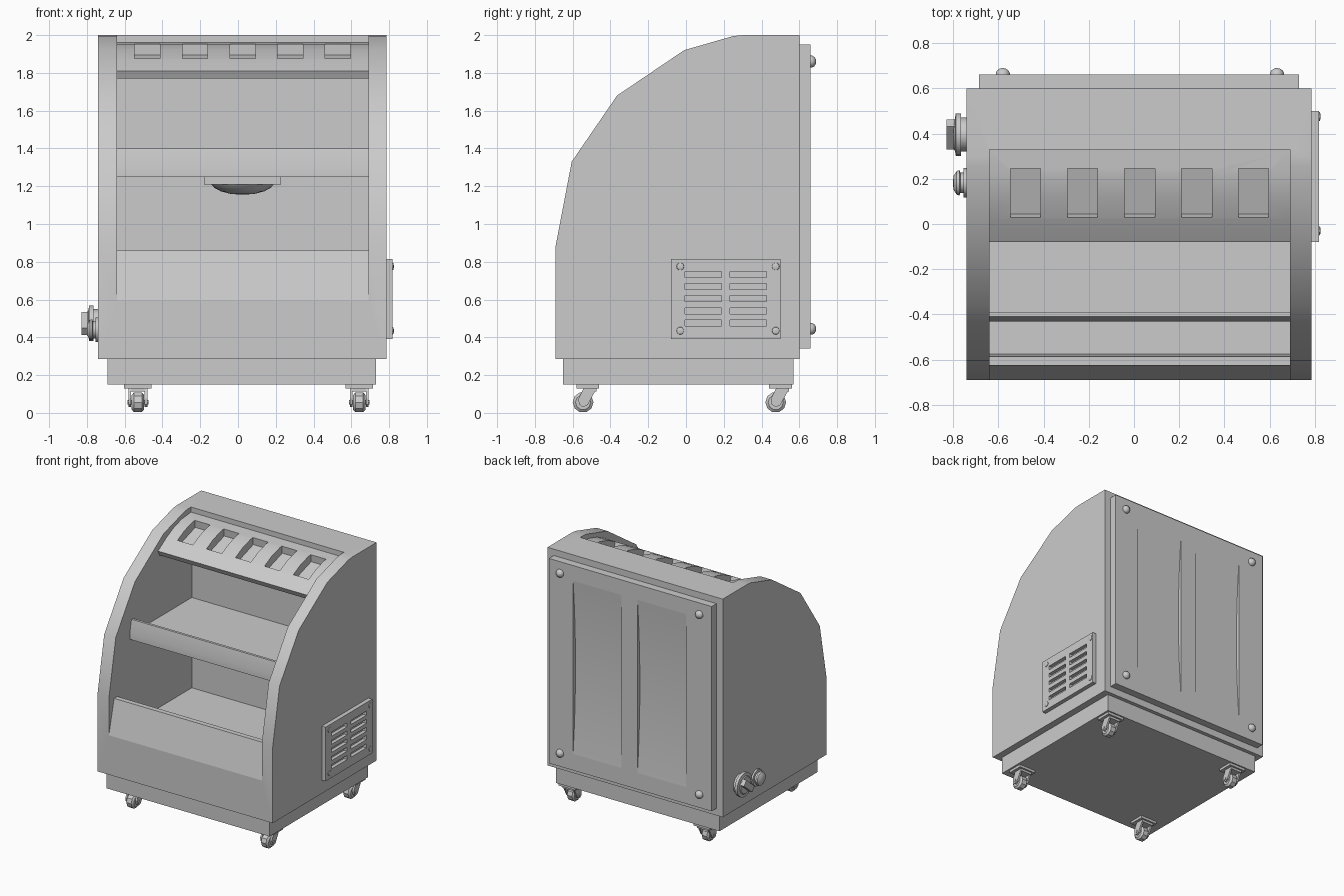
import bpy, bmesh, math
from mathutils import Vector, Matrix

if "Cube" in bpy.data.objects:
    bpy.data.objects.remove(bpy.data.objects["Cube"])


def finish(bm, name, smooth=True):
    bmesh.ops.recalc_face_normals(bm, faces=bm.faces)
    me = bpy.data.meshes.new(name)
    bm.to_mesh(me)
    bm.free()
    ob = bpy.data.objects.new(name, me)
    bpy.context.collection.objects.link(ob)
    if smooth:
        shade(ob)
    return ob


def activate(ob):
    bpy.ops.object.select_all(action='DESELECT')
    ob.select_set(True)
    bpy.context.view_layer.objects.active = ob


def shade(ob):
    activate(ob)
    bpy.ops.object.shade_smooth_by_angle(angle=math.radians(32))


def add_prism(bm, prof, x0, x1):
    """Extrude a (y, z) profile along x."""
    a = [bm.verts.new((x0, y, z)) for y, z in prof]
    b = [bm.verts.new((x1, y, z)) for y, z in prof]
    n = len(prof)
    bm.faces.new(a)
    bm.faces.new(b[::-1])
    for i in range(n):
        bm.faces.new((a[i], b[i], b[(i + 1) % n], a[(i + 1) % n]))


def prism(name, prof, *spans):
    bm = bmesh.new()
    for x0, x1 in spans:
        add_prism(bm, prof, x0, x1)
    return finish(bm, name)


def rect(y0, y1, z0, z1):
    return [(y0, z0), (y1, z0), (y1, z1), (y0, z1)]


def box(name, x0, x1, y0, y1, z0, z1):
    return prism(name, rect(y0, y1, z0, z1), (x0, x1))


def lathe(name, prof, loc, axis, segs=16):
    """Spin (radius, height) points about an axis starting at loc."""
    bm = bmesh.new()
    rings = [[bm.verts.new((r * math.cos(2 * math.pi * i / segs),
                            r * math.sin(2 * math.pi * i / segs), h))
              for i in range(segs)] for r, h in prof]
    bm.faces.new(rings[0])
    bm.faces.new(rings[-1])
    for p, q in zip(rings, rings[1:]):
        for i in range(segs):
            j = (i + 1) % segs
            bm.faces.new((p[i], p[j], q[j], q[i]))
    rot = Vector(axis).to_track_quat('Z', 'Y').to_matrix().to_4x4()
    bm.transform(Matrix.Translation(loc) @ rot)
    return finish(bm, name)


def cut(ob, cutter):
    m = ob.modifiers.new("cut", 'BOOLEAN')
    m.operation, m.solver, m.object = 'DIFFERENCE', 'EXACT', cutter
    activate(ob)
    bpy.ops.object.modifier_apply(modifier=m.name)
    bpy.data.objects.remove(cutter)


# Cabinet with curved front, hollowed by one stepped cavity profile
body = prism("cabinet_body", [
    (-.69, .285), (-.69, .885), (-.605, 1.33), (-.365, 1.68), (-.01, 1.92),
    (.25, 1.995), (.30, 2.0), (.60, 2.0), (.60, .285)], (-.74, .785))
cut(body, prism("cavity_cutter", [
    (-.8, .595), (-.69, .595), (-.625, .86), (-.585, .86), (-.575, .575),
    (.34, .575), (.34, 1.25), (-.43, 1.25), (-.43, 1.30), (-.41, 1.40),
    (-.39, 1.40), (-.39, 1.285), (.34, 1.285), (.34, 1.77), (-.06, 1.77),
    (-.08, 1.81), (.02, 1.873), (.12, 1.922), (.22, 1.95), (.33, 1.96),
    (.33, 2.1), (-.8, 2.1)], (-.64, .69)))

# Five tray recesses in the top panel
cut(body, prism("tray_cutter",
                [(.045, 1.83), (.25, 1.895), (.242, 1.99), (.0, 1.965)],
                *[(c - .067, c + .067) for c in (-.48, -.228, .025, .277, .528)]))
shade(body)

# Plinth
box("plinth", -.69, .73, -.65, .57, .15, .285)

# Back panel with two shallow bowed channels
back = box("back_panel", -.685, .73, .59, .66, .34, 1.95)
arc = [(.66 - .03 * (1 - (k / 8) ** 2), 1.15 + .68 * k / 8) for k in range(-8, 9)]
cut(back, prism("channel_cutter", arc + [(.72, 1.83), (.72, .47)],
                (.10, .52), (-.46, -.04)))
shade(back)
DOME = [(.031, 0), (.031, .010), (.025, .021), (.013, .029), (.004, .031)]
for x in (-.58, .632):
    for z in (.445, 1.86):
        lathe("back_panel_screw", DOME, (x, .658, z), (0, 1, 0), 12)

# Side vent with slots and screws
vent = box("side_vent", .78, .818, -.08, .50, .39, .815)
bm = bmesh.new()
for z in (.475, .54, .605, .668, .732):
    for y0, y1 in ((-.005, .188), (.233, .427)):
        add_prism(bm, rect(y0, y1, z - .016, z + .016), .79, .9)
cut(vent, finish(bm, "slot_cutter"))
shade(vent)
for y in (-.03, .475):
    for z in (.435, .775):
        lathe("vent_screw", [(.021, 0), (.019, .006), (.008, .009)],
              (.816, y, z), (1, 0, 0), 10)

# Lamp under the shelf
box("lamp_base", -.18, .228, -.15, .15, 1.21, 1.25)
lamp = lathe("lamp_dome", [(.165, 0), (.15, .018), (.115, .037), (.065, .05), (.01, .055)],
             (.024, 0, 1.21), (0, 0, -1), 20)

# Rotary switch on the left side
lathe("switch_knob", [(.075, 0), (.075, .025), (.094, .025), (.094, .048),
                      (.07, .052), (.064, .058)],
      (-.74, .395, .474), (-1, 0, 0), 16)
grip = box("switch_grip", -.828, -.78, -.066, .066, -.024, .024)
grip.data.transform(Matrix.Translation((0, .395, .474)) @
                    Matrix.Rotation(math.radians(40), 4, 'X') @ Matrix.Identity(4))

# Push button next to it
lathe("push_button", [(.065, 0), (.065, .014), (.045, .014), (.045, .028),
                      (.056, .032), (.052, .044), (.03, .058), (.01, .06)],
      (-.74, .182, .44), (-1, 0, 0), 12)

# Casters: plate, swivel, fork and wheel
for cx in (-.53, .642):
    for cy in (-.52, .50):
        box("caster_plate", cx - .073, cx + .073, cy - .06, cy + .06, .13, .15)
        fork = [(.048, .131), (-.022, .131), (-.05, .075), (-.046, .045),
                (-.025, .03), (0, .042), (.012, .065)]
        prism("caster_fork", [(cy + y, z) for y, z in fork],
              (cx - .05, cx - .036), (cx + .036, cx + .05))
        box("caster_crown", cx - .05, cx + .05, cy - .022, cy + .046, .112, .131)
        lathe("caster_wheel", [(.04, 0), (.055, .012), (.055, .054), (.04, .066)],
              (cx - .033, cy - .025, .056), (1, 0, 0), 10)
        lathe("caster_axle", [(.012, 0), (.012, .11)],
              (cx - .055, cy - .025, .056), (1, 0, 0), 8)
